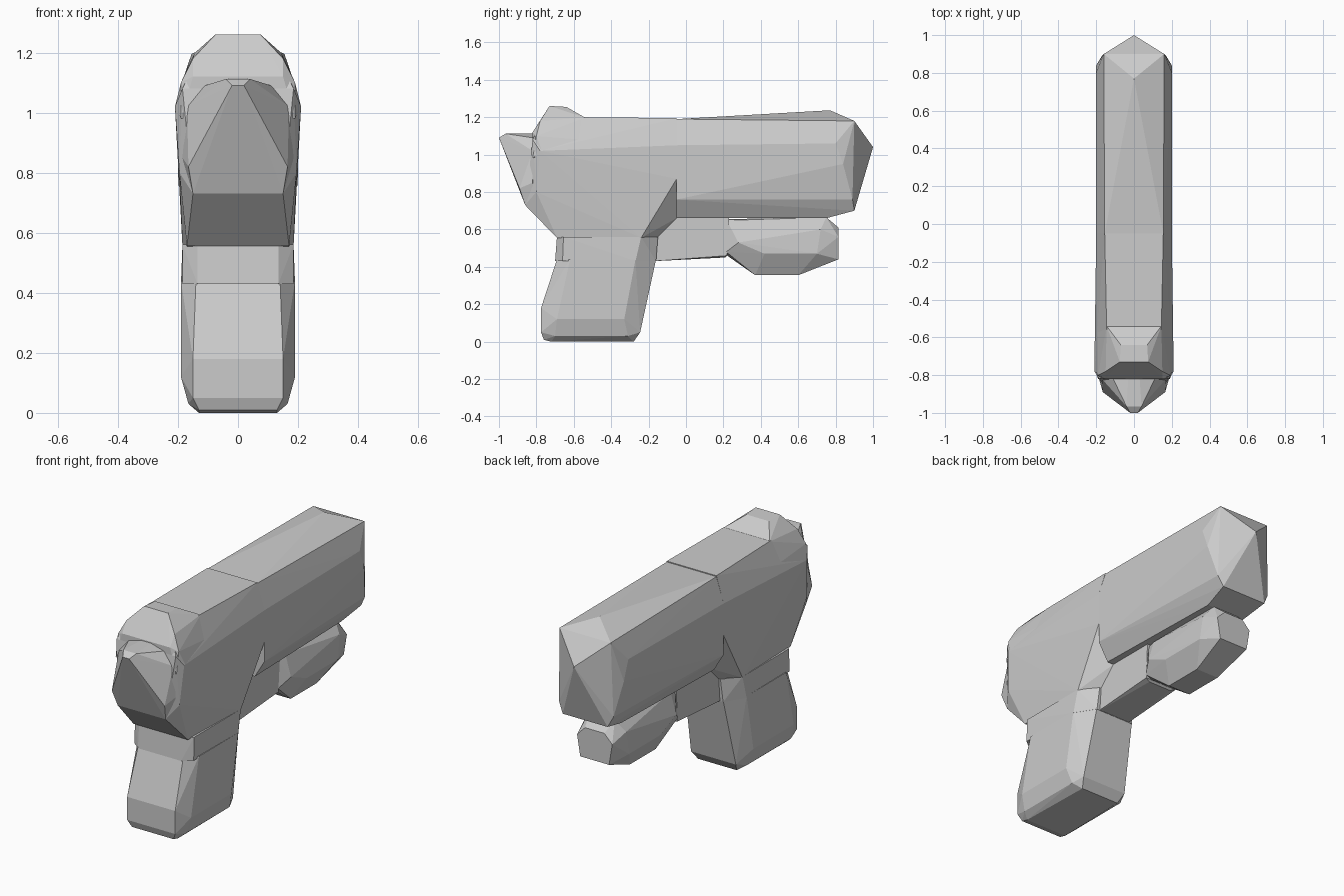
import bpy, bmesh


def hull(name, pts):
    """Faceted convex solid from half its points, mirrored across x = 0."""
    bm = bmesh.new()
    for x, y, z in pts:
        bm.verts.new((x, y, z))
        if x > 0:
            bm.verts.new((-x, y, z))
    res = bmesh.ops.convex_hull(bm, input=bm.verts[:])
    junk = {g for g in res["geom_interior"] + res["geom_unused"]
            if isinstance(g, bmesh.types.BMVert)}
    bmesh.ops.delete(bm, geom=list(junk), context='VERTS')
    bmesh.ops.recalc_face_normals(bm, faces=bm.faces[:])
    me = bpy.data.meshes.new(name)
    bm.to_mesh(me)
    bm.free()
    ob = bpy.data.objects.new(name, me)
    bpy.context.collection.objects.link(ob)
    return ob


# Long upper barrel with pointed end
hull("barrel", [
    (.155, -.05, 1.19), (.2, -.05, 1.05), (.2, -.05, .76), (.14, -.05, .66),
    (0, .77, 1.237), (.16, .9, 1.18), (.2, .84, .95), (.2, .80, 1.06),
    (.17, .89, .76), (.14, .9, .7), (.12, .75, .66), (0, 1.0, 1.04)])

# Rear body sloping down into the handle
hull("rear_body", [
    (.155, -.05, 1.195), (.2, -.05, 1.05), (.2, -.05, .87), (.1, -.05, .66),
    (.185, -.24, .555), (.1, -.16, .55), (.17, -.69, .555),
    (.15, -.86, .73), (.195, -.80, .8), (.21, -.78, 1.02),
    (.185, -.82, 1.08), (.145, -.54, 1.2), (.14, -.78, 1.17)])

# Raised hump at the back of the top
hull("rear_hump", [
    (.075, -.73, 1.26), (.07, -.64, 1.255), (.145, -.54, 1.198),
    (.15, -.78, 1.18), (.19, -.80, 1.1), (.21, -.77, 1.02),
    (.19, -.56, 1.08), (.19, -.82, .98), (.15, -.82, 1.12)])

# Tapered tail
hull("tail", [
    (.02, -1.0, 1.09), (.04, -.965, 1.112), (.03, -.82, 1.113),
    (.11, -.82, 1.09), (.17, -.82, 1.02), (.185, -.82, .85),
    (.165, -.89, .82), (.15, -.86, .73), (.15, -.80, .685)])

# Handle neck
hull("handle_neck", [
    (.135, -.69, .56), (.135, -.70, .43), (.185, -.655, .56),
    (.185, -.66, .43), (.19, -.27, .43), (.185, -.24, .56),
    (.12, -.16, .43), (.11, -.15, .56)])

# Handle
hull("handle", [
    (.14, -.69, .44), (.15, -.775, .18), (.15, -.775, .05), (.13, -.76, .01),
    (.19, -.62, .44), (.19, -.69, .12), (.165, -.70, .03),
    (.19, -.27, .44), (.19, -.33, .12), (.165, -.31, .03),
    (.12, -.16, .44), (.14, -.245, .05), (.12, -.28, 0), (.13, -.72, 0)])

# Bridge under the barrel
hull("bridge", [
    (.1, -.2, .56), (.1, -.18, .43), (.1, -.05, .67), (.1, .23, .67),
    (.1, -.05, .46), (.1, .22, .46), (.07, -.05, .45), (.07, .21, .45)])

# Faceted pod slung below the barrel
hull("under_pod", [
    (.08, .215, .655), (.1, .215, .48), (.06, .22, .46),
    (.135, .28, .53), (.135, .42, .47), (.07, .37, .355), (.07, .60, .355),
    (.135, .70, .47), (.13, .72, .6), (.08, .75, .665),
    (.06, .815, .61), (.11, .815, .56), (.09, .815, .44), (.1, .28, .65)])
